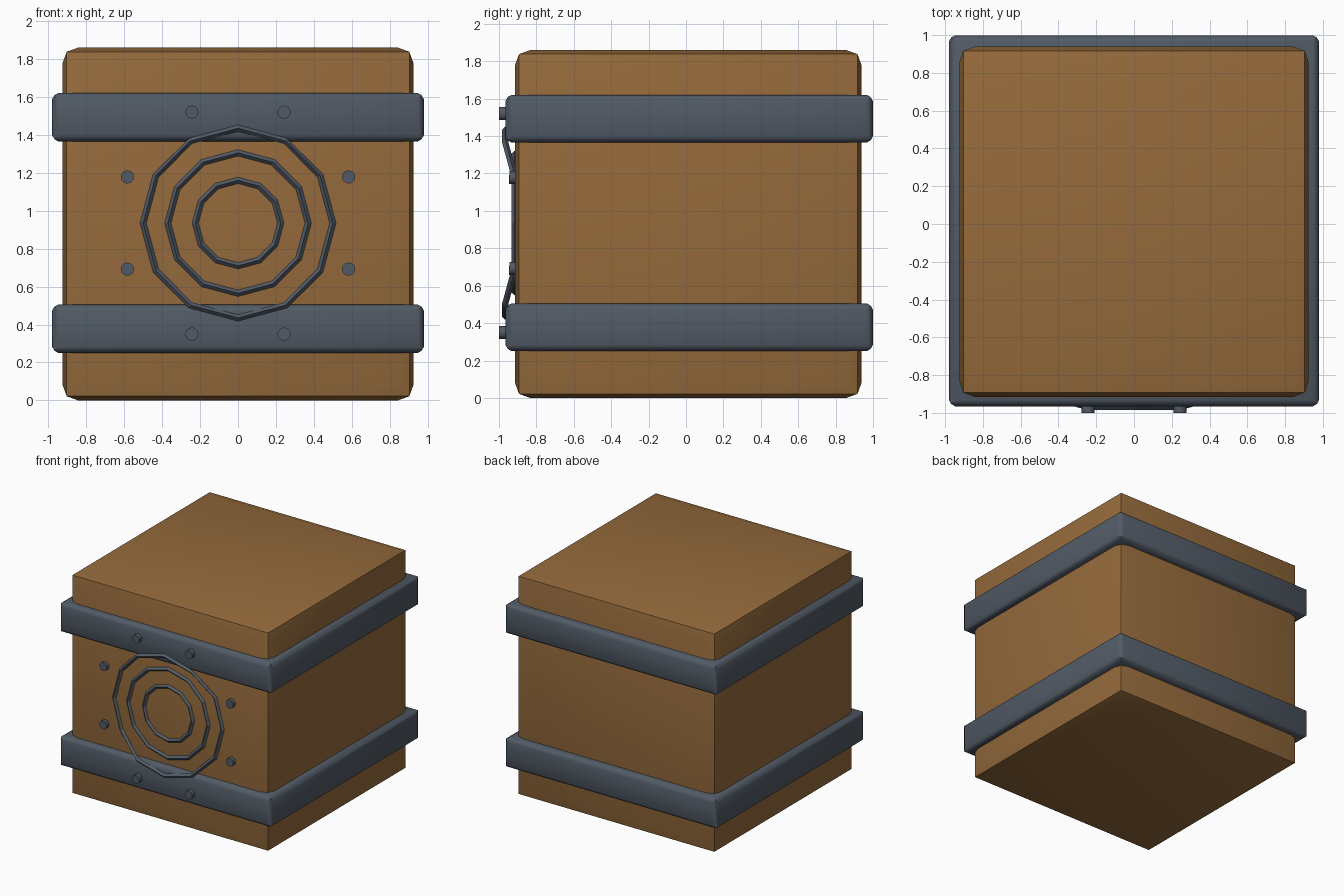
import bpy
import bmesh
from math import radians
from mathutils import Matrix

if "Cube" in bpy.data.objects:
    bpy.data.objects.remove(bpy.data.objects["Cube"], do_unlink=True)


def make_material(name, rgb):
    mat = bpy.data.materials.new(name)
    mat.use_nodes = True
    mat.diffuse_color = (*rgb, 1)
    mat.node_tree.nodes["Principled BSDF"].inputs["Base Color"].default_value = (*rgb, 1)
    return mat


wood = make_material("warm brown wood", (0.30, 0.145, 0.045))
iron = make_material("blue grey iron", (0.082, 0.102, 0.13))


def finish(bm, name, mat, smooth=False):
    mesh = bpy.data.meshes.new(name)
    bmesh.ops.recalc_face_normals(bm, faces=bm.faces)
    bm.to_mesh(mesh)
    bm.free()
    obj = bpy.data.objects.new(name, mesh)
    bpy.context.collection.objects.link(obj)
    mesh.materials.append(mat)
    if smooth:
        bpy.ops.object.select_all(action="DESELECT")
        obj.select_set(True)
        bpy.context.view_layer.objects.active = obj
        bpy.ops.object.shade_smooth_by_angle(angle=radians(35))
    return obj


def padded_block(name, mat, centre, half, inset, bulge):
    """Box whose faces are inset and pushed slightly outwards."""
    bm = bmesh.new()
    core = [2 * (h - bulge) for h in half]
    bmesh.ops.create_cube(bm, size=1, matrix=Matrix.Translation(centre) @ Matrix.Diagonal((*core, 1)))
    bmesh.ops.inset_individual(bm, faces=bm.faces[:], thickness=inset, depth=bulge)
    return finish(bm, name, mat, smooth=True)


def ring(name, radius, thickness, y, z):
    """Twelve-sided ring of diamond section that climbs over the bands."""
    bpy.ops.mesh.primitive_torus_add(
        major_segments=12, minor_segments=4, major_radius=radius,
        minor_radius=thickness, location=(0, 0, 0))
    obj = bpy.context.object
    obj.name = obj.data.name = name
    obj.data.transform(Matrix.Translation((0, y, z)) @ Matrix.Rotation(radians(90), 4, "X"))
    for v in obj.data.vertices:
        if abs(v.co.z - z) > 0.4:
            v.co.y -= 0.05
    obj.data.materials.append(iron)


def rivet(name, x, z, front, depth):
    bm = bmesh.new()
    place = Matrix.Translation((x, front + depth / 2, z)) @ Matrix.Rotation(radians(90), 4, "X")
    bmesh.ops.create_cone(bm, cap_ends=True, segments=12, radius1=0.035,
                          radius2=0.035, depth=depth, matrix=place)
    finish(bm, name, iron, smooth=True)


# Wooden body and the two iron bands
padded_block("crate_body", wood, (0, 0.012, 0.93), (0.925, 0.927, 0.93), 0.085, 0.022)
for label, z in (("upper", 1.493), ("lower", 0.378)):
    padded_block(label + "_band", iron, (0, 0.017, z), (0.98, 0.982, 0.128), 0.03, 0.012)

# Concentric rings on the front
for label, radius in (("outer", 0.5), ("middle", 0.37), ("inner", 0.225)):
    ring(label + "_ring", radius, 0.017, -0.917, 0.935)

# Rivets, mirrored left and right
for side, sx in (("left", 1), ("right", -1)):
    for level, sz in (("upper", 1), ("lower", -1)):
        rivet(f"{level}_{side}_band_rivet", sx * 0.243, 0.935 + sz * 0.585, -1.0, 0.08)
        rivet(f"{level}_{side}_body_rivet", sx * 0.583, 0.935 + sz * 0.243, -0.945, 0.06)
